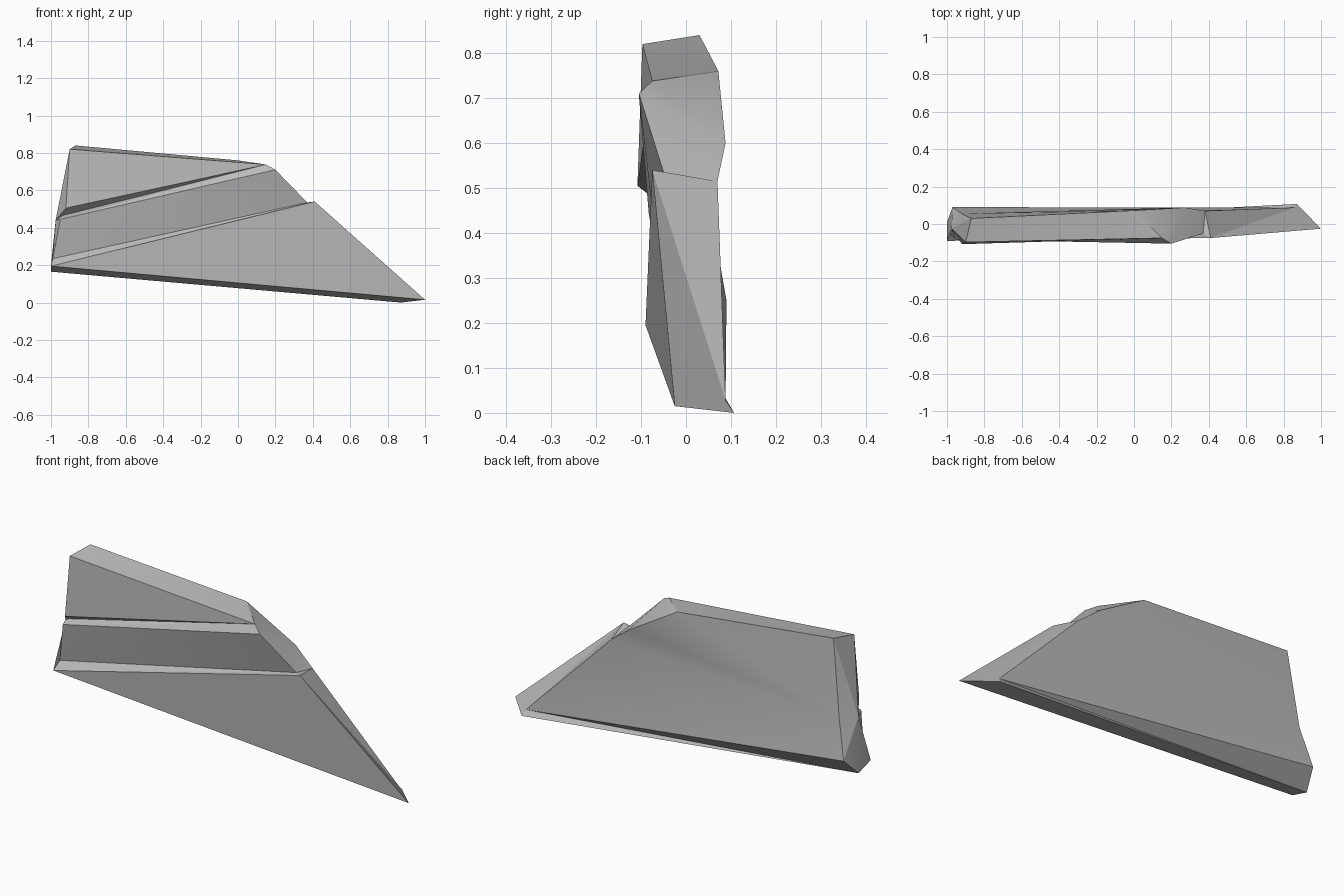
import bpy
import bmesh
import math

cube = bpy.data.objects.get("Cube")
if cube:
    bpy.data.objects.remove(cube, do_unlink=True)

# Single stone colour
stone = bpy.data.materials.new("grey_stone")
stone.use_nodes = True
colour = (0.5, 0.5, 0.5, 1)
stone.diffuse_color = colour
stone.node_tree.nodes["Principled BSDF"].inputs["Base Color"].default_value = colour

# Corners at the tall end: front chain rising, then back chain falling
tall_end = dict(
    base_front=(-1, -.09, .195), ledge_low=(-.99, -.05, .235),
    mid_lip=(-.95, -.083, .445), ledge_high=(-.94, -.05, .465),
    upper_foot=(-.92, -.108, .505), top_front=(-.9, -.097, .82),
    top_back=(-.87, .03, .84), back_mid=(-.92, .055, .45),
    back_low=(-.97, .09, .25), base_back=(-1, .01, .165),
)
# Corners where the layers run out along the slope
slope_end = dict(
    low_peak=(.41, -.075, .54), low_seam=(.37, -.05, .535),
    mid_peak=(.2, -.105, .71), top_near=(.15, -.075, .738),
    top_far=(0, .072, .76), shoulder=(.27, .088, .6), notch=(.38, .07, .515),
    tip_front=(1, -.025, .015), tip_back=(.86, .088, .028), tip_base=(.87, .107, 0),
)
end_bulge = (-.975, -.025, .44)

bm = bmesh.new()
corner = {name: bm.verts.new(co) for name, co in {**tall_end, **slope_end}.items()}
corner["end_bulge"] = bm.verts.new(end_bulge)


def face(names):
    bm.faces.new([corner[n] for n in names.split()])


def fan(hub, names):
    for a, b in zip(names, names[1:]):
        face(f"{hub} {a} {b}")


# Layered front panels and the ledges between them
face("base_front tip_front low_peak")
face("base_front low_peak low_seam ledge_low")
face("ledge_low low_seam mid_peak mid_lip")
face("mid_lip mid_peak top_near ledge_high")
face("ledge_high top_near upper_foot")
face("upper_foot top_near top_front")

# Top and stepped slope
face("top_front top_near top_far top_back")
face("top_near mid_peak shoulder top_far")
face("mid_peak low_seam shoulder")
face("low_seam low_peak notch shoulder")
face("low_peak tip_front tip_back notch")
face("tip_front tip_base tip_back")

# Underside
face("base_front base_back tip_base tip_front")
face("base_back back_low tip_back tip_base")

# Broad back and faceted tall end
fan("back_mid", ["back_low", "tip_back", "notch", "shoulder", "top_far", "top_back"])
fan("end_bulge", list(tall_end) + ["base_front"])

bmesh.ops.triangulate(bm, faces=[f for f in bm.faces if len(f.verts) > 3])
bmesh.ops.recalc_face_normals(bm, faces=bm.faces[:])
mesh = bpy.data.meshes.new("rock_slab")
bm.to_mesh(mesh)
bm.free()
mesh.materials.append(stone)
slab = bpy.data.objects.new("rock_slab", mesh)
bpy.context.collection.objects.link(slab)

bpy.context.view_layer.objects.active = slab
slab.select_set(True)
bpy.ops.object.shade_smooth_by_angle(angle=math.radians(20))
